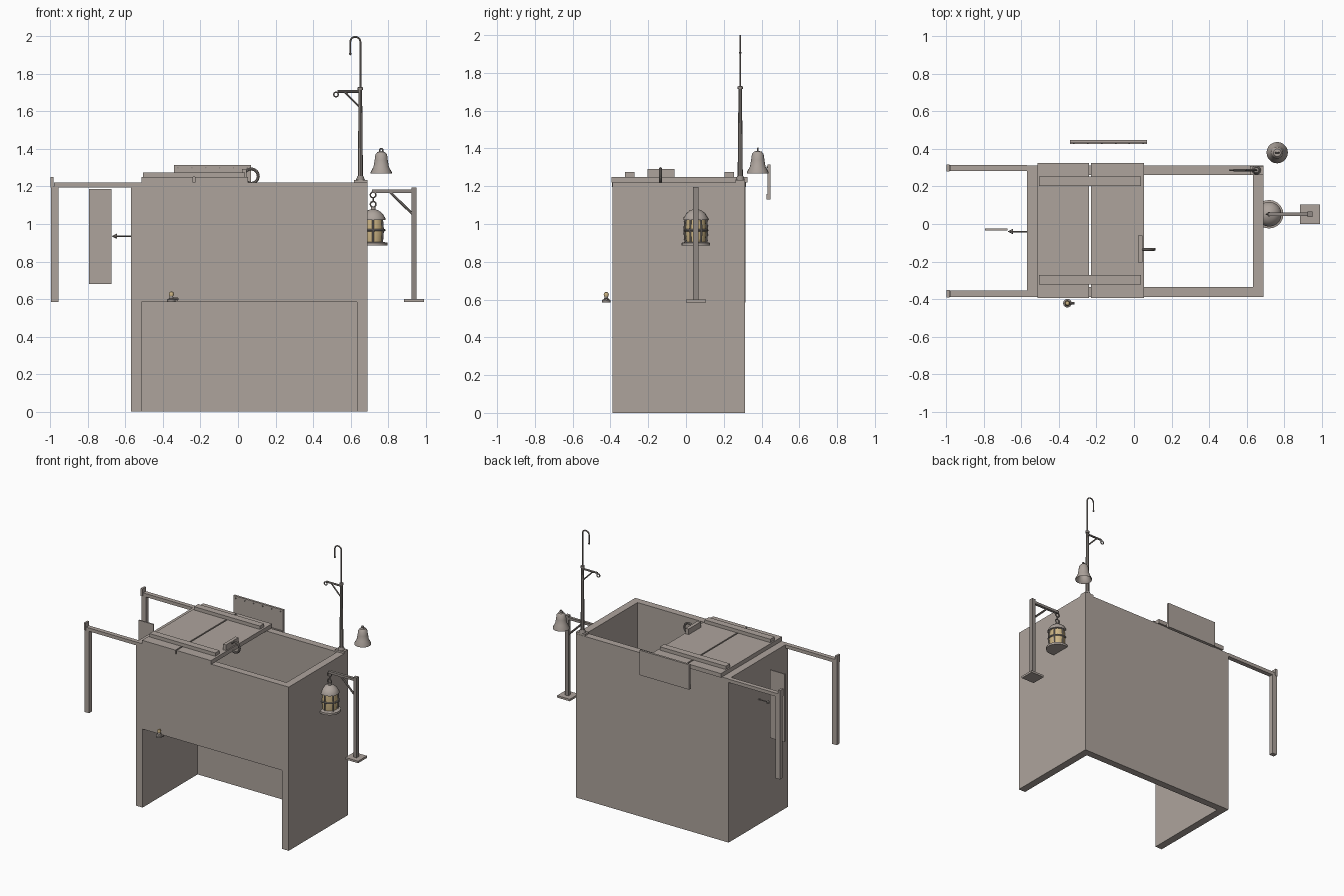
import bpy, bmesh, math
from mathutils import Vector

cube = bpy.data.objects.get("Cube")
if cube:
    bpy.data.objects.remove(cube, do_unlink=True)


def material(name, rgb):
    m = bpy.data.materials.new(name)
    m.use_nodes = True
    m.diffuse_color = (*rgb, 1)
    m.node_tree.nodes["Principled BSDF"].inputs["Base Color"].default_value = (*rgb, 1)
    return m


STONE = material("warm grey", (0.42, 0.37, 0.335))
IRON = material("iron grey", (0.28, 0.25, 0.23))
GLASS = material("amber glass", (0.62, 0.47, 0.24))


def finish(name, bm, mat, smooth=False):
    bmesh.ops.recalc_face_normals(bm, faces=bm.faces)
    me = bpy.data.meshes.new(name)
    bm.to_mesh(me)
    bm.free()
    me.materials.append(mat)
    ob = bpy.data.objects.new(name, me)
    bpy.context.collection.objects.link(ob)
    if smooth:
        bpy.ops.object.select_all(action='DESELECT')
        ob.select_set(True)
        bpy.context.view_layer.objects.active = ob
        bpy.ops.object.shade_smooth_by_angle(angle=math.radians(40))
    return ob


def box(name, x, y, z, mat=STONE):
    bm = bmesh.new()
    bmesh.ops.create_cube(bm, size=1)
    for v in bm.verts:
        v.co = [a + (c + 0.5) * (b - a) for c, (a, b) in zip(v.co, (x, y, z))]
    return finish(name, bm, mat)


def lathe(name, centre, profile, mat=STONE, steps=20):
    """Spin a list of (radius, height) points around a vertical axis."""
    bm = bmesh.new()
    vs = [bm.verts.new((r, 0, z)) for r, z in profile]
    edges = [bm.edges.new(p) for p in zip(vs, vs[1:])]
    bmesh.ops.spin(bm, geom=vs + edges, cent=(0, 0, 0), axis=(0, 0, 1),
                   angle=math.tau, steps=steps)
    bmesh.ops.remove_doubles(bm, verts=bm.verts, dist=0.0003)
    bmesh.ops.translate(bm, verts=bm.verts, vec=(centre[0], centre[1], 0))
    return finish(name, bm, mat, True)


def tube(name, points, radius, mat=IRON, closed=False, sides=8, end_radius=None):
    """Sweep a round section along a path."""
    pts = [Vector(p) for p in points]
    n = len(pts)
    bm = bmesh.new()
    rings = []
    normal = None
    for i, p in enumerate(pts):
        a = pts[(i - 1) % n] if closed else pts[max(i - 1, 0)]
        b = pts[(i + 1) % n] if closed else pts[min(i + 1, n - 1)]
        t = (b - a).normalized()
        if normal is None:
            normal = t.orthogonal()
        normal = (normal - t * normal.dot(t)).normalized()
        side = t.cross(normal)
        r = radius + ((end_radius or radius) - radius) * i / (n - 1)
        rings.append([bm.verts.new(p + r * (normal * math.cos(w) + side * math.sin(w)))
                      for w in (math.tau * k / sides for k in range(sides))])
    for r0, r1 in zip(rings, rings[1:] + (rings[:1] if closed else [])):
        for k in range(sides):
            j = (k + 1) % sides
            bm.faces.new((r0[k], r0[j], r1[j], r1[k]))
    if not closed:
        bm.faces.new(rings[0])
        bm.faces.new(rings[-1])
    return finish(name, bm, mat, True)


def ring(name, c, R, r, mat=IRON, flat=False, n=16):
    """Torus in the xz plane, or level when flat."""
    pts = []
    for k in range(n):
        u, v = R * math.cos(math.tau * k / n), R * math.sin(math.tau * k / n)
        pts.append((c[0] + u, c[1] + (v if flat else 0), c[2] + (0 if flat else v)))
    return tube(name, pts, r, mat, closed=True)


# Hollow housing, open above, below and low at the front
housing = box("housing", (-0.57, 0.69), (-0.388, 0.312), (0, 1.22))
bm = bmesh.new()
outline = [(-0.5, -0.1), (0.26, -0.1), (0.26, 1.4), (-0.335, 1.4), (-0.335, 0.585), (-0.5, 0.585)]
face = bm.faces.new([bm.verts.new((-0.515, y, z)) for y, z in outline])
side = bmesh.ops.extrude_face_region(bm, geom=[face])
bmesh.ops.translate(bm, vec=(1.15, 0, 0),
                    verts=[g for g in side["geom"] if isinstance(g, bmesh.types.BMVert)])
cutter = finish("housing_cutter", bm, STONE)
cut = housing.modifiers.new("hollow", 'BOOLEAN')
cut.operation, cut.solver, cut.object = 'DIFFERENCE', 'EXACT', cutter
bpy.context.view_layer.objects.active = housing
bpy.ops.object.modifier_apply(modifier=cut.name)
bpy.data.objects.remove(cutter, do_unlink=True)

# Sliding rails on legs
for where, y0, y1 in (("front", -0.388, -0.355), ("back", 0.282, 0.315)):
    box(where + "_rail", (-0.98, -0.57), (y0, y1), (1.195, 1.22))
    box(where + "_leg", (-0.995, -0.957), (y0, y1), (0.585, 1.2))
    box(where + "_rail_stop", (-0.998, -0.982), (y0 - 0.003, y1 + 0.003), (1.195, 1.25))

# Lid of two panels held by battens
box("lid_panel_outer", (-0.515, -0.24), (-0.395, 0.325), (1.22, 1.25))
box("lid_panel_inner", (-0.23, 0.053), (-0.395, 0.325), (1.22, 1.25))
box("lid_batten_front", (-0.505, 0.038), (-0.322, -0.272), (1.25, 1.275))
box("lid_batten_back", (-0.505, 0.038), (0.203, 0.253), (1.25, 1.275))

# Pull ring on the lid
box("pull_ring_mount", (0.02, 0.045), (-0.205, -0.06), (1.25, 1.292))
ring("pull_ring", (0.07, -0.135, 1.255), 0.038, 0.008, IRON, n=24)

# Board behind with a row of pegs and a lower lip
box("back_board", (-0.34, 0.07), (0.432, 0.448), (1.13, 1.315))
box("back_board_lip", (-0.34, 0.07), (0.425, 0.432), (1.13, 1.16))
for i in range(6):
    x = -0.32 + i * 0.074
    tube("board_peg", [(x, 0.425, 1.3), (x, 0.433, 1.3)], 0.004)

# Hanging plate and pointer beside the housing
box("side_plate", (-0.795, -0.675), (-0.034, -0.025), (0.68, 1.187))
tube("pointer_rod", [(-0.65, -0.04, 0.935), (-0.57, -0.04, 0.935)], 0.004)
tube("pointer_tip", [(-0.672, -0.04, 0.935), (-0.645, -0.04, 0.935)], 0.001, end_radius=0.014)

# Small front tap
tap = (-0.355, -0.422)
lathe("tap_base", tap, [(0, 0.585), (0.023, 0.585), (0.023, 0.598), (0.012, 0.603),
                        (0.009, 0.617), (0, 0.617)], IRON, 14)
lathe("tap_knob", tap, [(0, 0.612), (0.011, 0.617), (0.014, 0.626), (0.01, 0.637), (0, 0.641)], GLASS, 14)
tube("tap_spout", [(-0.355, -0.422, 0.603), (-0.318, -0.422, 0.6)], 0.007)

# Mast with arm and crook
mx, my = 0.652, 0.287
box("mast_base", (0.617, 0.69), (0.262, 0.31), (1.22, 1.234))
lathe("mast_collar", (mx, my), [(0, 1.234), (0.024, 1.234), (0.016, 1.255), (0, 1.255)], IRON, 12)
tube("mast", [(mx, my, 1.234), (mx, my, 1.725)], 0.014, end_radius=0.009)
lathe("mast_cap", (mx, my), [(0, 1.715), (0.014, 1.715), (0.014, 1.728), (0, 1.732)], IRON, 12)
crook = [(mx, my, 1.72), (mx, my, 1.965)]
crook += [(mx - 0.027 + 0.027 * math.cos(a), my, 1.97 + 0.027 * math.sin(a))
          for a in (math.pi * k / 10 for k in range(11))]
crook += [(mx - 0.054, my, 1.905)]
tube("mast_crook", crook, 0.005)
lathe("crook_tip", (mx - 0.054, my), [(0, 1.898), (0.006, 1.903), (0.006, 1.91), (0, 1.915)], IRON, 8)
tube("mast_arm", [(mx, my, 1.706), (0.53, my, 1.706)], 0.007)
tube("mast_brace", [(mx, my, 1.618), (0.57, my, 1.702)], 0.005)
ring("mast_arm_ring", (0.522, my, 1.69), 0.012, 0.004)

# Bell, hollow underneath
bell = (0.763, 0.38)
lathe("bell", bell, [(0, 1.387), (0.02, 1.384), (0.031, 1.37), (0.035, 1.34), (0.041, 1.305),
                     (0.057, 1.275), (0.057, 1.268), (0.05, 1.272), (0.035, 1.305), (0.028, 1.36), (0, 1.375)])
ring("bell_loop", (*bell, 1.392), 0.009, 0.004)

# Lamp post
px, py = 0.938, 0.052
box("lamp_post_base", (0.885, 0.99), (0, 0.105), (0.585, 0.6))
box("lamp_post", (px - 0.014, px + 0.014), (py - 0.014, py + 0.014), (0.6, 1.195), IRON)
box("lamp_arm", (0.715, px), (py - 0.01, py + 0.01), (1.165, 1.183), IRON)
tube("lamp_brace", [(px, py, 1.045), (0.81, py, 1.17)], 0.007)

# Lantern hanging from the arm
lx = 0.72
ring("arm_ring", (lx, py, 1.155), 0.015, 0.004)
tube("lantern_link", [(lx, py, 1.14), (lx, py, 1.118)], 0.004)
ring("lantern_ring", (lx, py, 1.105), 0.015, 0.004)
lathe("lantern_base", (lx, py), [(0, 0.885), (0.076, 0.885), (0.076, 0.9), (0.055, 0.905), (0, 0.905)])
lathe("lantern_glass", (lx, py), [(0, 0.903), (0.05, 0.903), (0.057, 0.965), (0.05, 1.03), (0, 1.03)], GLASS)
lathe("lantern_roof", (lx, py), [(0, 1.022), (0.066, 1.022), (0.066, 1.03), (0.05, 1.056),
                                 (0.03, 1.072), (0.012, 1.078), (0.012, 1.09), (0, 1.09)])
ring("lantern_band", (lx, py, 0.967), 0.06, 0.006, IRON, True, 20)
for k in range(6):
    a = math.tau * (k + 0.5) / 6
    tube("lantern_bar", [(lx + r * math.cos(a), py + r * math.sin(a), z)
                         for r, z in ((0.055, 0.9), (0.061, 0.967), (0.055, 1.03))], 0.005, sides=6)
